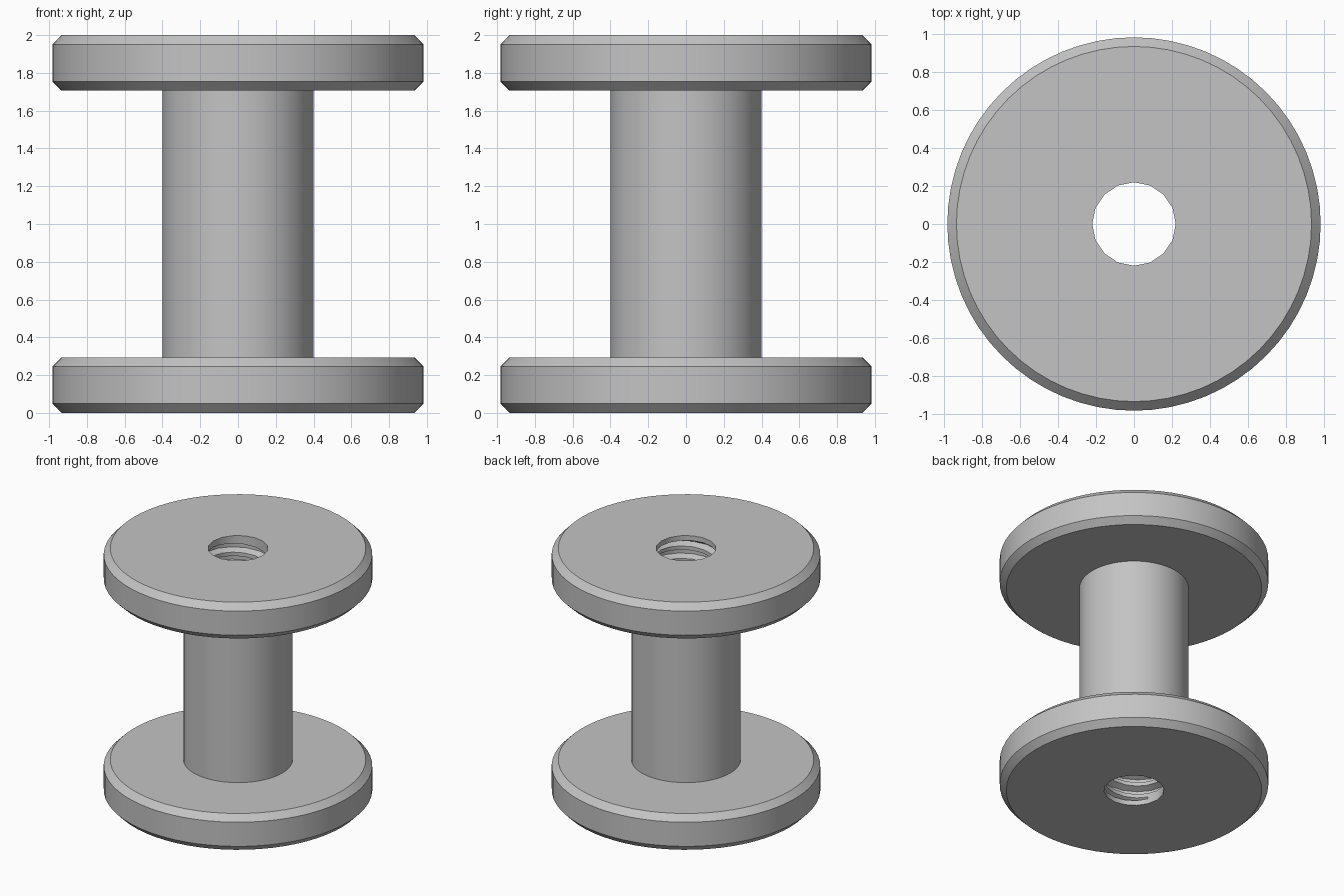
import bpy
import bmesh
from math import cos, sin, tau, radians

cube = bpy.data.objects.get("Cube")
if cube:
    bpy.data.objects.remove(cube, do_unlink=True)

OUTER_SIDES, BORE_SIDES = 64, 16
BORE_R, ROOT_R, PITCH = 0.22, 0.27, 0.1
THREAD_LOW, THREAD_HIGH, HEIGHT = 0.04, 1.96, 2.0

grey = bpy.data.materials.new("grey")
grey.use_nodes = True
colour = (0.55, 0.55, 0.55, 1)
grey.diffuse_color = colour
grey.node_tree.nodes["Principled BSDF"].inputs["Base Color"].default_value = colour

bm = bmesh.new()


def point(r, angle, z):
    return bm.verts.new((r * cos(angle), r * sin(angle), z))


def ring(r, z, sides):
    return [point(r, tau * i / sides, z) for i in range(sides)]


def bridge(a, b):
    """Join two rings; b may have a whole multiple of a's sides."""
    k = len(b) // len(a)
    for i in range(len(a)):
        outer = [b[(i * k + j) % len(b)] for j in range(k + 1)]
        bm.faces.new([a[i]] + outer + [a[(i + 1) % len(a)]])


# Outside: chamfered flanges joined by the barrel
flange = [(0.935, 0), (0.983, 0.05), (0.983, 0.245), (0.935, 0.293), (0.4, 0.293)]
profile = flange + [(r, HEIGHT - z) for r, z in reversed(flange)]
rings = [ring(r, z, OUTER_SIDES) for r, z in profile]
for a, b in zip(rings, rings[1:]):
    bridge(a, b)

# End faces and the plain lips of the bore
for outer, end, lip in ((rings[0], 0, THREAD_LOW), (rings[-1], HEIGHT, THREAD_HIGH)):
    mouth = ring(BORE_R, end, BORE_SIDES)
    bridge(mouth, outer)
    bridge(mouth, ring(BORE_R, lip, BORE_SIDES))

# Helical thread, flattened onto the lips at both ends
groove = [(0.0, BORE_R), (0.3, BORE_R), (0.5, ROOT_R), (0.8, ROOT_R)]
rows = []
for turn in range(-2, int(HEIGHT / PITCH) + 2):
    for offset, r in groove:
        row = []
        for i in range(BORE_SIDES + 1):
            z = PITCH * (turn + offset + i / BORE_SIDES)
            inside = THREAD_LOW < z < THREAD_HIGH
            z = min(max(z, THREAD_LOW), THREAD_HIGH)
            row.append(point(r if inside else BORE_R, tau * i / BORE_SIDES, z))
        rows.append(row)
for a, b in zip(rows, rows[1:]):
    for i in range(BORE_SIDES):
        bm.faces.new((a[i], a[i + 1], b[i + 1], b[i]))

bmesh.ops.remove_doubles(bm, verts=bm.verts[:], dist=0.0005)
loose = [v for v in bm.verts if not v.link_faces]
bmesh.ops.delete(bm, geom=loose, context="VERTS")
bmesh.ops.recalc_face_normals(bm, faces=bm.faces[:])

mesh = bpy.data.meshes.new("threaded_spool")
bm.to_mesh(mesh)
bm.free()
mesh.materials.append(grey)
spool = bpy.data.objects.new("threaded_spool", mesh)
bpy.context.collection.objects.link(spool)

bpy.ops.object.select_all(action="DESELECT")
spool.select_set(True)
bpy.context.view_layer.objects.active = spool
bpy.ops.object.shade_smooth_by_angle(angle=radians(30))
